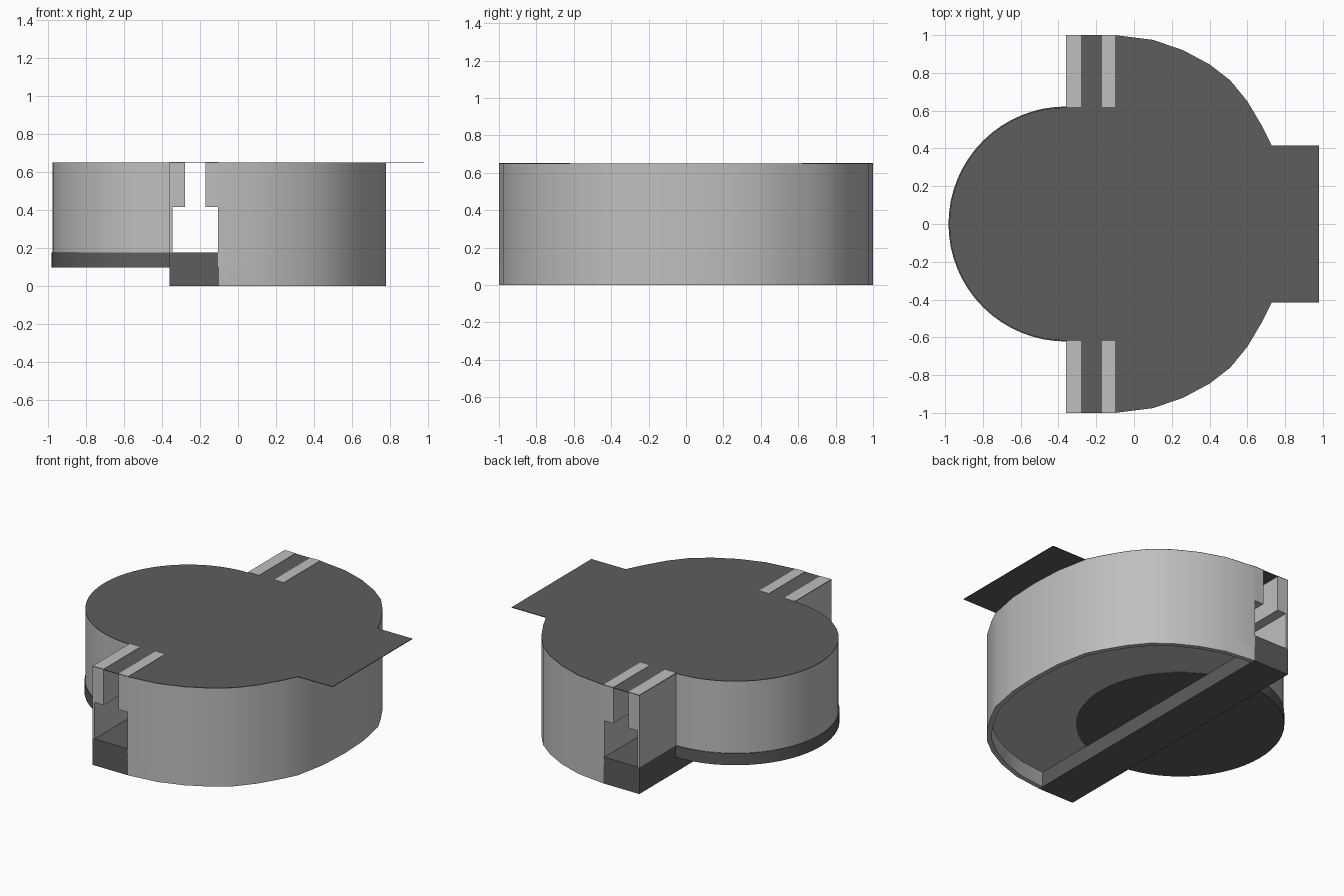
import bpy, bmesh
from math import sin, cos, pi

cube = bpy.data.objects.get("Cube")
if cube:
    bpy.data.objects.remove(cube, do_unlink=True)


def material(name, value):
    m = bpy.data.materials.new(name)
    m.use_nodes = True
    colour = (value, value, value, 1)
    m.diffuse_color = colour
    m.node_tree.nodes["Principled BSDF"].inputs["Base Color"].default_value = colour
    return m


light = material("light grey", 0.52)
dark = material("dark grey", 0.11)


def prism(name, outline, z0, z1, mat):
    """Extrude a closed plan outline from z0 up to z1."""
    bm = bmesh.new()
    base = bm.faces.new([bm.verts.new((x, y, z0)) for x, y in outline])
    top = bmesh.ops.extrude_face_region(bm, geom=[base])["geom"]
    moved = [v for v in top if isinstance(v, bmesh.types.BMVert)]
    bmesh.ops.translate(bm, verts=moved, vec=(0, 0, z1 - z0))
    bmesh.ops.recalc_face_normals(bm, faces=bm.faces)
    mesh = bpy.data.meshes.new(name)
    bm.to_mesh(mesh)
    bm.free()
    mesh.materials.append(mat)
    ob = bpy.data.objects.new(name, mesh)
    bpy.context.collection.objects.link(ob)
    bpy.ops.object.select_all(action='DESELECT')
    ob.select_set(True)
    bpy.context.view_layer.objects.active = ob
    bpy.ops.object.shade_smooth_by_angle()
    return ob


def box(name, x0, x1, y0, y1, z0, z1, mat):
    return prism(name, [(x0, y0), (x1, y0), (x1, y1), (x0, y1)], z0, z1, mat)


def arc(radius, start, end, steps):
    """Points on the small drum's circle."""
    angles = [start + (end - start) * i / steps for i in range(steps + 1)]
    return [(-0.36 + radius * cos(a), radius * sin(a)) for a in angles]


# Key levels and edges
TOP, DECK, FLOOR, BASE = 0.65, 0.646, 0.175, 0.10
LEFT, RIGHT = -0.36, -0.10

# Large curved side, listed from the back end to the middle, then mirrored
half = [(-0.10, 1), (0.10, 0.975), (0.26, 0.92), (0.40, 0.845), (0.51, 0.76),
        (0.60, 0.65), (0.68, 0.515), (0.73, 0.415), (0.77, 0.21), (0.78, 0)]
curve = half + [(x, -y) for x, y in reversed(half[:-1])]
inner = [(RIGHT + (x - RIGHT) * 0.965, y * 0.97) for x, y in curve]

# Large body with a recessed underside and a thin rim
prism("large_body", [(-0.105, 1)] + curve + [(-0.105, -1)], BASE, DECK, light)
prism("large_body_rim", curve + inner[::-1], 0, BASE, light)

# Small drum and its dark base disc
prism("small_drum", arc(0.617, pi / 2, 1.5 * pi, 32), FLOOR, DECK, light)
prism("drum_base", arc(0.622, 0, 2 * pi, 64)[:-1], BASE - 0.002, FLOOR, dark)

# Cross bar under the channel
box("cross_bar", LEFT, RIGHT, -1, 1, 0, FLOOR, dark)

# Channel sides, narrowing towards the top
box("channel_wall", LEFT, -0.345, -1, 1, FLOOR, DECK, light)
box("channel_left_lip", -0.355, -0.28, -1, 1, 0.415, DECK, light)
box("channel_right_lip", -0.17, RIGHT, -1, 1, 0.415, DECK, light)

# Thin top plate with a square flap
flap = [(0.98, 0.415), (0.98, -0.415)]
rear = [p for p in half if p[1] > 0.4]
front = [(x, -y) for x, y in reversed(rear)]
prism("top_plate", [(LEFT, 1)] + rear + flap + front + [(LEFT, -1)]
      + arc(0.617, 1.5 * pi, pi / 2, 32), DECK, TOP, dark)

# Light strips on both ends of the channel lips
for end, side in (("front", -1), ("back", 1)):
    y0, y1 = sorted((side * 0.62, side))
    box(end + "_left_strip", LEFT, -0.28, y0, y1, DECK, TOP + 0.002, light)
    box(end + "_right_strip", -0.17, RIGHT, y0, y1, DECK, TOP + 0.002, light)
